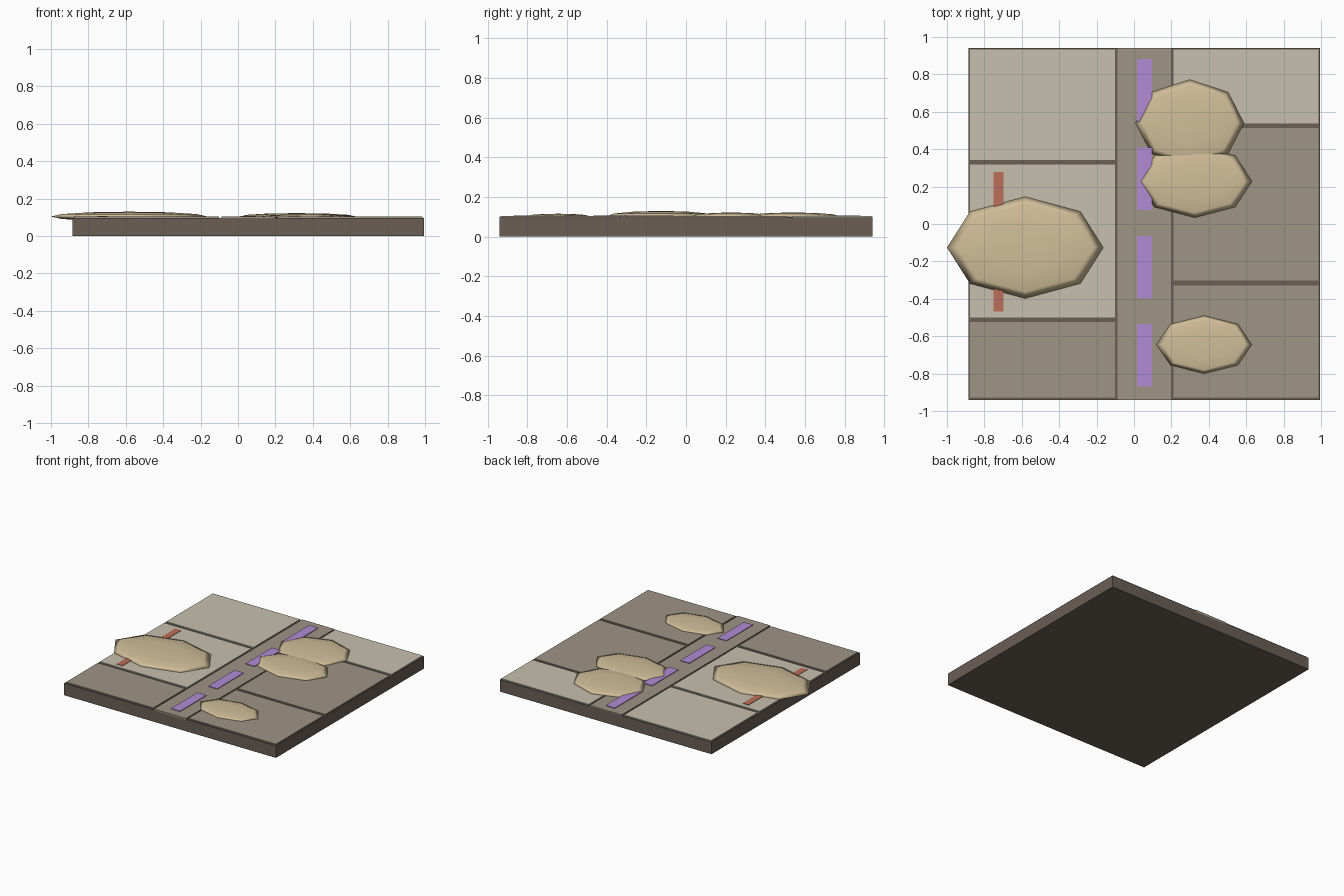
import bpy
from mathutils import Matrix

cube = bpy.data.objects.get("Cube")
if cube:
    bpy.data.objects.remove(cube, do_unlink=True)


def material(name, r, g, b):
    col = tuple((c / 255) ** 2.2 for c in (r, g, b)) + (1.0,)
    m = bpy.data.materials.new(name)
    m.use_nodes = True
    m.diffuse_color = col
    m.node_tree.nodes["Principled BSDF"].inputs["Base Color"].default_value = col
    return m


GROUT = material("dark stone", 106, 95, 86)
LIGHT = material("pale paving", 198, 190, 174)
DARK = material("grey paving", 157, 147, 132)
SAND = material("sand", 208, 189, 152)
PURPLE = material("purple paint", 176, 138, 210)
RED = material("red paint", 188, 110, 90)


def box(name, x, y, z, mat):
    """Box from (min, max) ranges on each axis."""
    size = [b - a for a, b in (x, y, z)]
    mid = [(a + b) / 2 for a, b in (x, y, z)]
    bpy.ops.mesh.primitive_cube_add(size=1)
    ob = bpy.context.object
    ob.name = name
    ob.data.transform(Matrix.Translation(mid) @ Matrix.Diagonal((*size, 1)))
    ob.data.materials.append(mat)
    return ob


def mound(name, centre, radii):
    """Flattened low-sided sand drift."""
    bpy.ops.mesh.primitive_uv_sphere_add(segments=8, ring_count=6, radius=1)
    ob = bpy.context.object
    ob.name = name
    ob.data.transform(Matrix.Translation(centre) @ Matrix.Diagonal((*radii, 1)))
    ob.data.materials.append(SAND)
    bpy.ops.object.shade_smooth()


# Base slab and central lane
TOP = 0.096
box("base_slab", (-0.885, 0.995), (-0.94, 0.94), (0, TOP), GROUT)
box("central_lane", (-0.088, 0.197), (-0.94, 0.94), (TOP - 0.01, 0.103), DARK)

# Paving panels either side of the lane
left, right = (-0.876, -0.102), (0.21, 0.987)
panels = [
    ("right_rear", left, (0.342, 0.932), LIGHT),
    ("right_middle", left, (-0.5, 0.317), LIGHT),
    ("right_front", left, (-0.928, -0.525), DARK),
    ("left_rear", right, (0.537, 0.932), LIGHT),
    ("left_middle", right, (-0.303, 0.513), DARK),
    ("left_front", right, (-0.928, -0.328), DARK),
]
for name, x, y, mat in panels:
    box("panel_" + name, x, y, (TOP - 0.01, 0.104), mat)

# Painted markings
for i in range(4):
    y = -0.87 + i * 0.472
    box(f"lane_dash_{i + 1}", (0.015, 0.095), (y, y + 0.335), (0.1, 0.108), PURPLE)
box("red_stripe", (-0.75, -0.698), (-0.467, 0.277), (0.1, 0.107), RED)

# Sand drifts
mound("sand_drift_large", (-0.582, -0.126, 0.104), (0.418, 0.272, 0.026))
mound("sand_drift_rear", (0.298, 0.54, 0.104), (0.29, 0.232, 0.018))
mound("sand_drift_middle", (0.325, 0.228, 0.104), (0.306, 0.194, 0.018))
mound("sand_drift_front", (0.375, -0.645, 0.104), (0.255, 0.155, 0.012))
